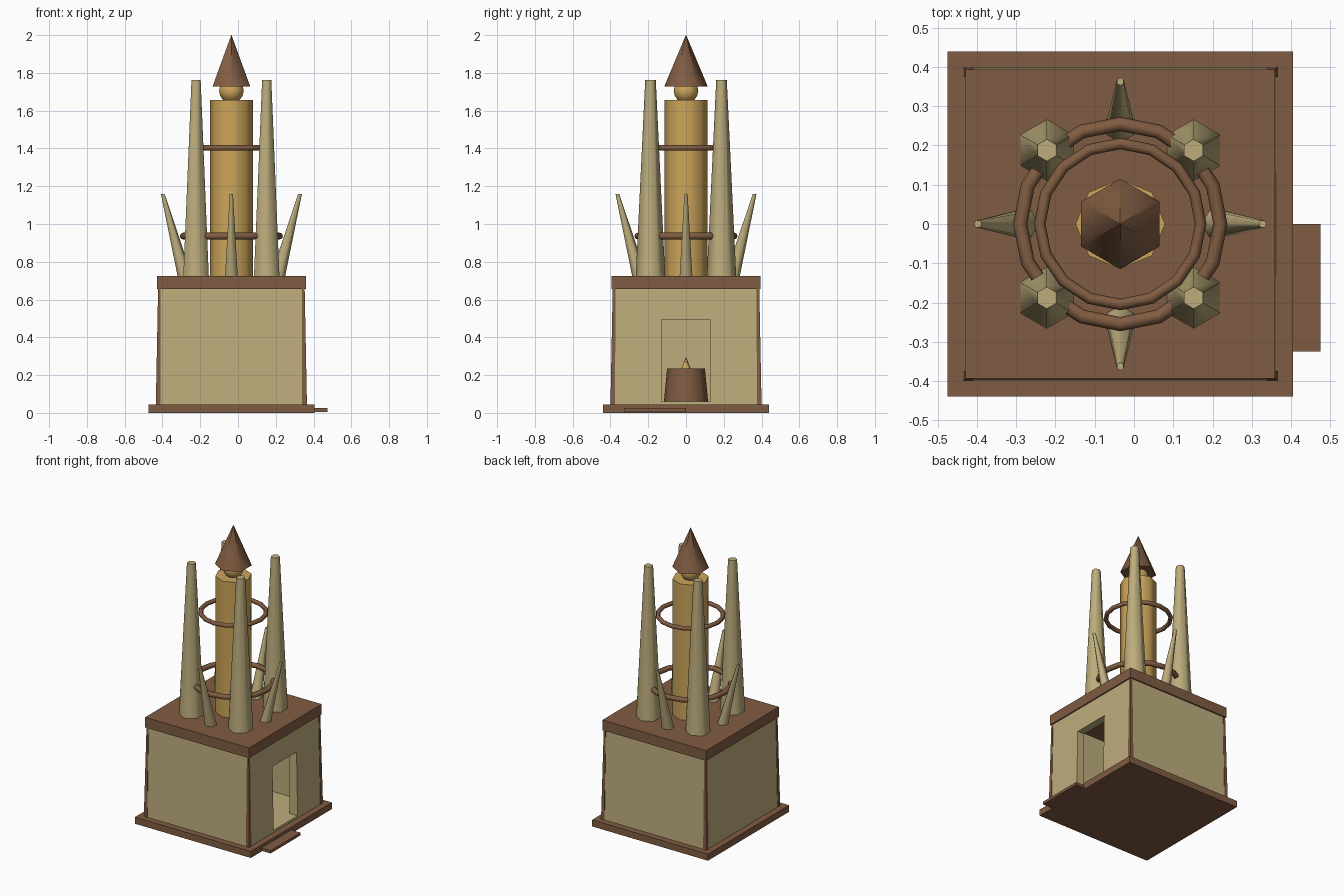
import bpy, math
from mathutils import Vector

if "Cube" in bpy.data.objects:
    bpy.data.objects.remove(bpy.data.objects["Cube"])

CX = -0.035  # the tower axis; the door step pushes the rest off centre


def material(name, rgb):
    m = bpy.data.materials.new(name)
    m.diffuse_color = (*rgb, 1)
    m.use_nodes = True
    m.node_tree.nodes["Principled BSDF"].inputs["Base Color"].default_value = m.diffuse_color
    return m


BROWN = material("brown wood", (0.216, 0.107, 0.054))
TAN = material("tan plaster", (0.515, 0.423, 0.205))
GOLD = material("gold", (0.61, 0.376, 0.102))


def make(name, verts, faces, mat, smooth=False):
    me = bpy.data.meshes.new(name)
    me.from_pydata(verts, [], faces)
    me.materials.append(mat)
    for p in me.polygons:
        p.use_smooth = smooth and len(p.vertices) <= 4
    ob = bpy.data.objects.new(name, me)
    bpy.context.collection.objects.link(ob)
    return ob


def block(name, bottom, top, z0, z1, mat):
    """Six-sided block from a bottom and a top rectangle (x0, x1, y0, y1)."""
    v = []
    for (x0, x1, y0, y1), z in ((bottom, z0), (top, z1)):
        v += [(CX + x0, y0, z), (CX + x1, y0, z), (CX + x1, y1, z), (CX + x0, y1, z)]
    f = [(3, 2, 1, 0), (4, 5, 6, 7)] + [(i, (i + 1) % 4, (i + 1) % 4 + 4, i + 4) for i in range(4)]
    return make(name, v, f, mat)


def taper(name, base, tip, r0, r1, n, mat, start=math.pi / 2):
    """Smooth n-sided tapered column between two points, with level ends."""
    v = []
    for c, r in ((base, r0), (tip, r1)):
        for i in range(n):
            a = start + 2 * math.pi * i / n
            v.append((CX + c[0] + r * math.cos(a), c[1] + r * math.sin(a), c[2]))
    f = [(i, (i + 1) % n, (i + 1) % n + n, i + n) for i in range(n)]
    f += [tuple(reversed(range(n))), tuple(range(n, 2 * n))]
    return make(name, v, f, mat, True)


def ring(name, z, major, minor):
    bpy.ops.mesh.primitive_torus_add(location=(CX, 0, z), major_radius=major, minor_radius=minor,
                                     major_segments=16, minor_segments=8)
    ob = bpy.context.object
    ob.name = name
    ob.data.materials.append(BROWN)
    bpy.ops.object.shade_smooth()


# base plate, door step and floor
R = (-0.44, 0.44, -0.44, 0.44)
block("base_plate", R, R, 0, 0.045, BROWN)
R = (0.435, 0.51, -0.325, 0)
block("door_step", R, R, 0.006, 0.025, BROWN)
R = (-0.335, 0.335, -0.335, 0.335)
block("room_floor", R, R, 0.04, 0.06, TAN)

# slightly tapering hollow walls, door in the right one
Z0, Z1, ZD, IN, D = 0.045, 0.66, 0.495, 0.335, 0.13


def w(z):
    return 0.397 - 0.012 * (z - Z0) / (Z1 - Z0)


b, t, d = w(Z0), w(Z1), w(ZD)
block("front_wall", (-b, b, -b, -IN), (-t, t, -t, -IN), Z0, Z1, TAN)
block("back_wall", (-b, b, IN, b), (-t, t, IN, t), Z0, Z1, TAN)
block("left_wall", (-b, -IN, -IN, IN), (-t, -IN, -IN, IN), Z0, Z1, TAN)
for name, y0, y1 in (("door_wall_front", -IN, -D), ("door_wall_back", D, IN)):
    block(name, (IN, b, y0, y1), (IN, t, y0, y1), Z0, Z1, TAN)
block("door_lintel", (IN, d, -D, D), (IN, t, -D, D), ZD, Z1, TAN)
block("door_sill", (IN, b, -D, D), (IN, b - 0.001, -D, D), Z0, 0.06, TAN)

# corner posts, narrowing upward
for sx in (-1, 1):
    for sy in (-1, 1):
        def corner(o, i):
            xs, ys = sorted((sx * o, sx * i)), sorted((sy * o, sy * i))
            return (*xs, *ys)
        block("corner_post", corner(0.4, 0.375), corner(0.388, 0.374), Z0, Z1, BROWN)

# roof slab
R = (-0.394, 0.394, -0.394, 0.394)
block("roof_slab", R, R, 0.655, 0.725, BROWN)

# fire pot inside the room
taper("fire_pot", (0, 0, 0.06), (0, 0, 0.235), 0.117, 0.1, 8, BROWN)
taper("flame", (0, 0, 0.235), (0, 0, 0.295), 0.025, 0.001, 6, GOLD)

# central column, ball and pointed cap
taper("column", (0, 0, 0.72), (0, 0, 1.657), 0.114, 0.114, 8, GOLD)
bpy.ops.mesh.primitive_uv_sphere_add(segments=12, ring_count=8, radius=0.065, location=(CX, 0, 1.705))
ball = bpy.context.object
ball.name = "column_ball"
ball.data.materials.append(GOLD)
bpy.ops.object.shade_smooth()
taper("pointed_cap", (0, 0, 1.728), (0, 0, 2.0), 0.115, 0.001, 6, BROWN)

# rings around the column
ring("lower_ring", 0.936, 0.255, 0.018)
ring("upper_ring", 1.403, 0.205, 0.0145)

# four tall spires
for sx in (-1, 1):
    for sy in (-1, 1):
        x, y = sx * 0.187, sy * 0.188
        taper("tall_spire", (x, y, 0.72), (x, y, 1.763), 0.078, 0.028, 6, TAN)

# four short spikes leaning outward
for i in range(4):
    a = i * math.pi / 2
    u = Vector((math.cos(a), math.sin(a), 0))
    taper("short_spike", u * 0.245 + Vector((0, 0, 0.72)), u * 0.363 + Vector((0, 0, 1.158)),
          0.039, 0.01, 6, TAN, a)
